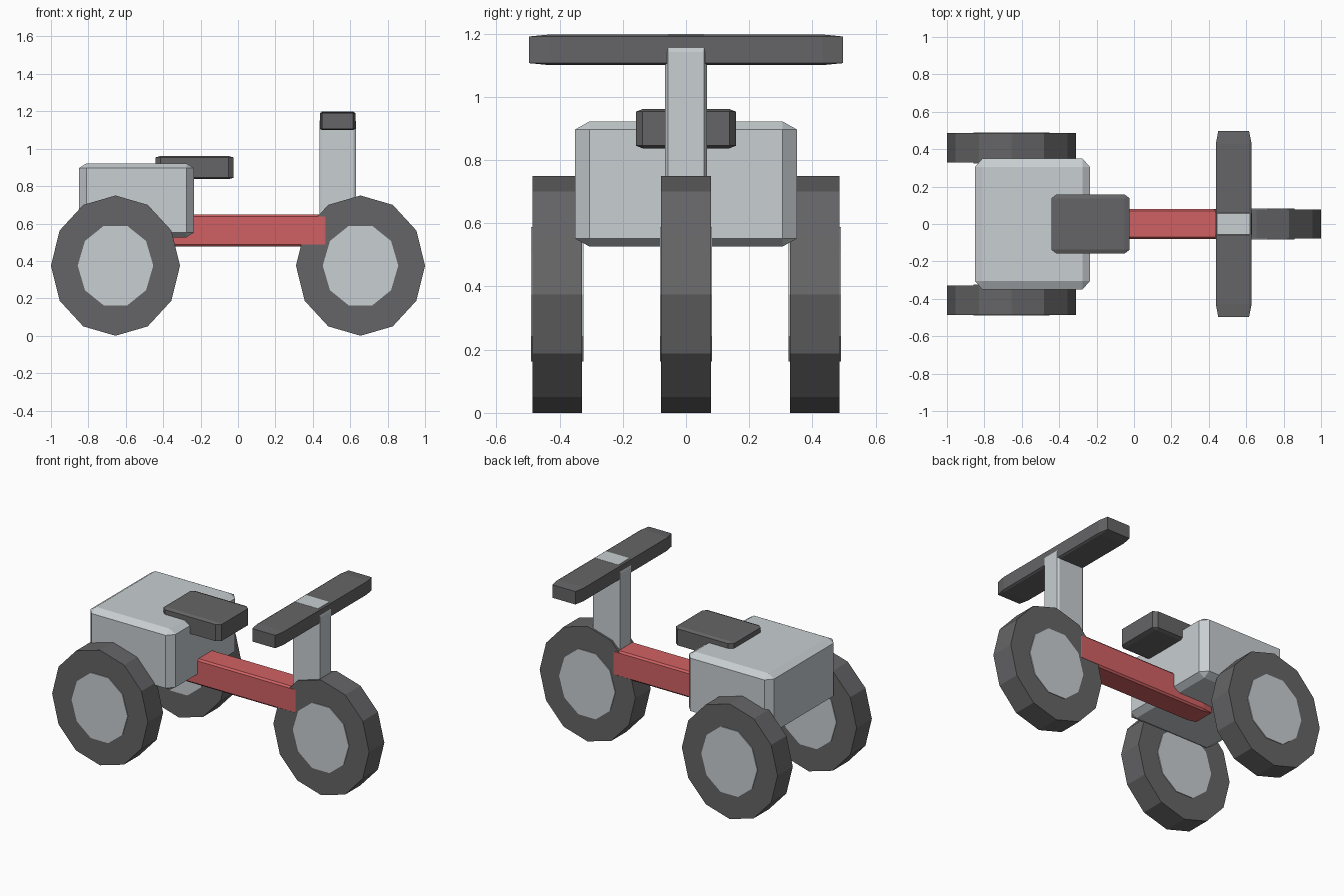
import bpy, bmesh
from math import pi, atan2
from mathutils import Matrix, Vector

if "Cube" in bpy.data.objects:
    bpy.data.objects.remove(bpy.data.objects["Cube"], do_unlink=True)


def material(name, rgb):
    m = bpy.data.materials.new(name)
    m.use_nodes = True
    colour = (*rgb, 1)
    m.diffuse_color = colour
    m.node_tree.nodes["Principled BSDF"].inputs["Base Color"].default_value = colour
    return m


DARK = material("dark grey", (0.13, 0.13, 0.135))
LIGHT = material("light grey", (0.58, 0.62, 0.64))
RED = material("red", (0.64, 0.12, 0.125))


def finish(name, bm, mat):
    mesh = bpy.data.meshes.new(name)
    bmesh.ops.recalc_face_normals(bm, faces=bm.faces)
    bm.to_mesh(mesh)
    bm.free()
    mesh.materials.append(mat)
    ob = bpy.data.objects.new(name, mesh)
    bpy.context.scene.collection.objects.link(ob)


def block(name, low, high, mat, chamfer=0.065):
    """Unit cube, chamfered, then stretched so the chamfer follows the size."""
    low, high = Vector(low), Vector(high)
    bm = bmesh.new()
    bmesh.ops.create_cube(bm, size=1)
    bmesh.ops.bevel(bm, geom=bm.edges[:], offset=chamfer, segments=1,
                    profile=0.5, affect='EDGES')
    bmesh.ops.scale(bm, vec=high - low, verts=bm.verts)
    bmesh.ops.translate(bm, vec=(low + high) / 2, verts=bm.verts)
    finish(name, bm, mat)


def disc(name, centre, sides, rx, rz, half_width, mat):
    """Faceted, slightly oval cylinder lying along y."""
    bm = bmesh.new()
    bmesh.ops.create_cone(bm, cap_ends=True, segments=sides, radius1=1,
                          radius2=1, depth=2)
    # bring a corner onto the x axis, then lay the axis along y
    bm.verts.ensure_lookup_table()
    corner = bm.verts[0].co
    turn = Matrix.Rotation(-atan2(corner.y, corner.x), 4, 'Z')
    bm.transform(Matrix.Rotation(pi / 2, 4, 'X') @ turn)
    bmesh.ops.scale(bm, vec=(rx, half_width, rz), verts=bm.verts)
    bmesh.ops.translate(bm, vec=centre, verts=bm.verts)
    finish(name, bm, mat)


# Wheels: one in front, two behind
for name, x, y in (("front", 0.655, 0), ("rear_left", -0.655, 0.407),
                   ("rear_right", -0.655, -0.407)):
    centre = (x, y, 0.375)
    disc(name + "_tyre", centre, 12, 0.345, 0.375, 0.0785, DARK)
    disc(name + "_hub", centre, 10, 0.202, 0.224, 0.083, LIGHT)

# Frame beam, rear box and seat
block("frame_beam", (-0.53, -0.0795, 0.478), (0.53, 0.0795, 0.648), RED)
block("rear_box", (-0.85, -0.351, 0.526), (-0.236, 0.351, 0.922), LIGHT)
block("seat", (-0.442, -0.158, 0.837), (-0.023, 0.158, 0.961), DARK)

# Steering column and handlebar
block("steering_column", (0.435, -0.066, 0.33), (0.631, 0.066, 1.198), LIGHT)
block("handlebar", (0.438, -0.496, 1.1), (0.628, 0.496, 1.197), DARK)
